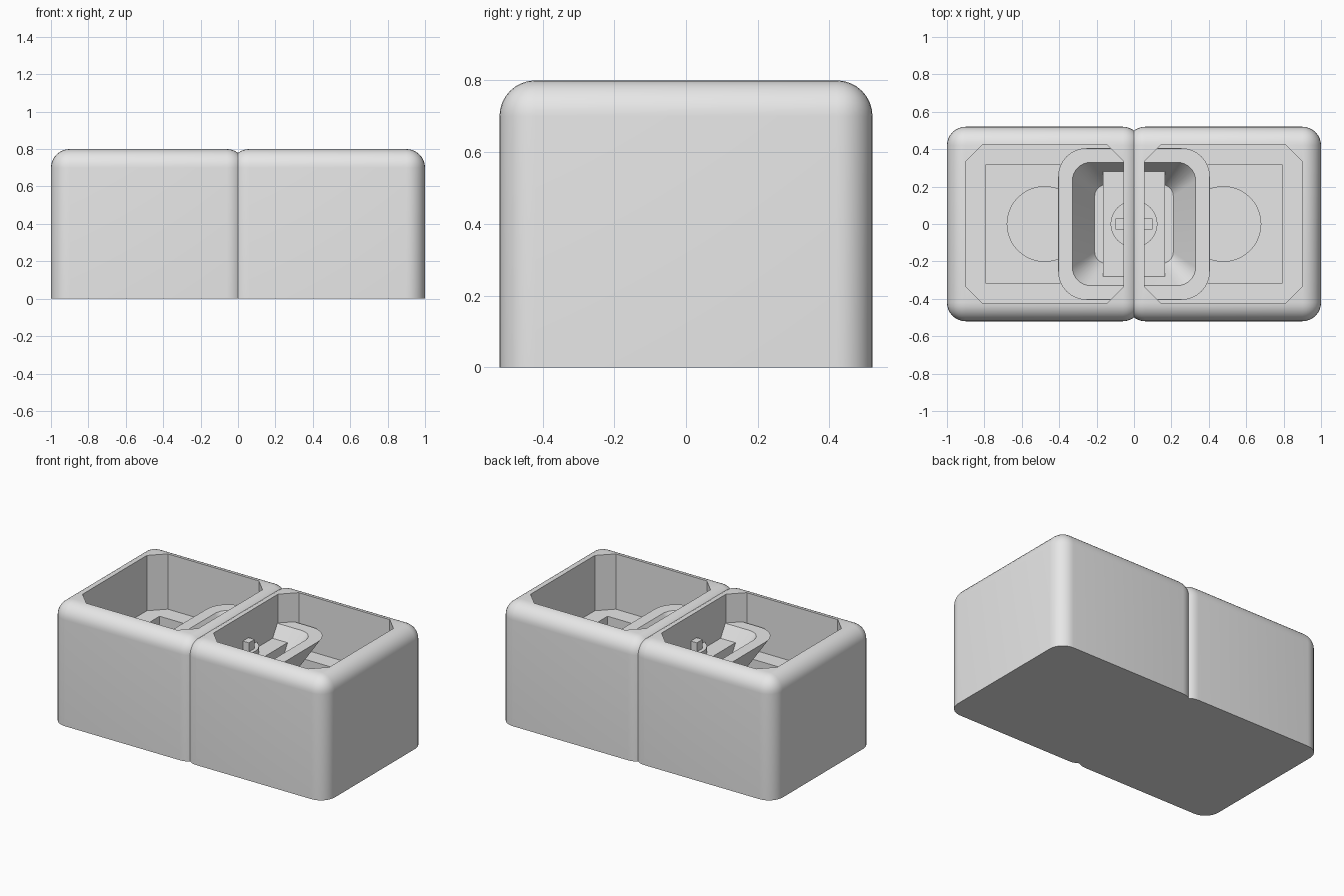
import bpy, bmesh, math
from mathutils import Vector

if "Cube" in bpy.data.objects:
    bpy.data.objects.remove(bpy.data.objects["Cube"], do_unlink=True)

grey = bpy.data.materials.new("light grey")
grey.use_nodes = True
grey.diffuse_color = (0.8, 0.8, 0.8, 1)
grey.node_tree.nodes["Principled BSDF"].inputs["Base Color"].default_value = (0.8, 0.8, 0.8, 1)


def finish(name, bm):
    bmesh.ops.recalc_face_normals(bm, faces=bm.faces)
    mesh = bpy.data.meshes.new(name)
    bm.to_mesh(mesh)
    bm.free()
    mesh.materials.append(grey)
    ob = bpy.data.objects.new(name, mesh)
    bpy.context.collection.objects.link(ob)
    return ob


def loft(name, rings):
    """Skin a list of (outline, z) rings and cap both ends."""
    bm = bmesh.new()
    loops = [[bm.verts.new((x, y, z)) for x, y in outline] for outline, z in rings]
    for a, b in zip(loops, loops[1:]):
        for i in range(len(a)):
            j = (i + 1) % len(a)
            bm.faces.new((a[i], a[j], b[j], b[i]))
    bm.faces.new(loops[0][::-1])
    bm.faces.new(loops[-1])
    return finish(name, bm)


def rounded(cx, hx, hy, r, steps=8):
    """Rectangle outline with rounded corners; one step gives chamfers."""
    pts = []
    for k, (sx, sy) in enumerate([(1, 1), (-1, 1), (-1, -1), (1, -1)]):
        for i in range(steps + 1):
            a = math.pi / 2 * (k + i / steps)
            pts.append((cx + sx * (hx - r) + r * math.cos(a), sy * (hy - r) + r * math.sin(a)))
    return pts


def rect(cx, hx, hy):
    return [(cx + hx, hy), (cx - hx, hy), (cx - hx, -hy), (cx + hx, -hy)]


def circle(cx, r, n=48):
    return [(cx + r * math.cos(i * math.tau / n), r * math.sin(i * math.tau / n)) for i in range(n)]


def smooth(ob):
    bpy.ops.object.select_all(action='DESELECT')
    ob.select_set(True)
    bpy.context.view_layer.objects.active = ob
    bpy.ops.object.shade_smooth_by_angle(angle=math.radians(30))


# Twin box: one rounded block, hollowed, then mirrored at the seam
bm = bmesh.new()
bmesh.ops.create_cube(bm, size=1)
for v in bm.verts:
    v.co = Vector((0.48 + v.co.x * 1.04, v.co.y * 1.04, (v.co.z + 0.5) * 0.8))
edges = [e for e in bm.edges if max(v.co.z for v in e.verts) > 0.5]
bmesh.ops.bevel(bm, geom=edges, offset=0.1, segments=8, profile=0.5, affect='EDGES')
box = finish("twin_box", bm)

# Stepped hollow: chamfered cavity, square recess, round recess
MID = 0.478
cutters = [
    loft("cavity_cutter", [(rounded(MID, 0.422, 0.425, 0.09, 1), 0.435), (rounded(MID, 0.422, 0.425, 0.09, 1), 1)]),
    loft("square_recess_cutter", [(rect(MID, 0.315, 0.315), 0.34), (rect(MID, 0.315, 0.315), 0.6)]),
    loft("round_recess_cutter", [(circle(MID, 0.2), 0.28), (circle(MID, 0.2), 0.5)]),
]
for c in cutters:
    mod = box.modifiers.new(c.name, 'BOOLEAN')
    mod.operation = 'DIFFERENCE'
    mod.solver = 'EXACT'
    mod.object = c
mirror = box.modifiers.new("mirror", 'MIRROR')
mirror.use_bisect_axis[0] = True
bpy.context.view_layer.objects.active = box
for mod in list(box.modifiers):
    bpy.ops.object.modifier_apply(modifier=mod.name)
for c in cutters:
    bpy.data.objects.remove(c, do_unlink=True)
smooth(box)

# Flared bowl running through the middle wall
smooth(loft("bowl", [
    (rounded(0, 0.22, 0.22, 0.06), 0.30),
    (rounded(0, 0.405, 0.405, 0.15), 0.61),
    (rounded(0, 0.33, 0.33, 0.1), 0.61),
    (rounded(0, 0.21, 0.21, 0.06), 0.41),
]))

# Block, disc and tab standing in the bowl
loft("centre_block", [(rect(0, 0.165, 0.28), 0.38), (rect(0, 0.165, 0.28), 0.53)])
smooth(loft("centre_disc", [(circle(0, 0.125), 0.5), (circle(0, 0.125), 0.57)]))
loft("centre_tab", [(rect(0, 0.1, 0.03), 0.5), (rect(0, 0.1, 0.03), 0.63)])
